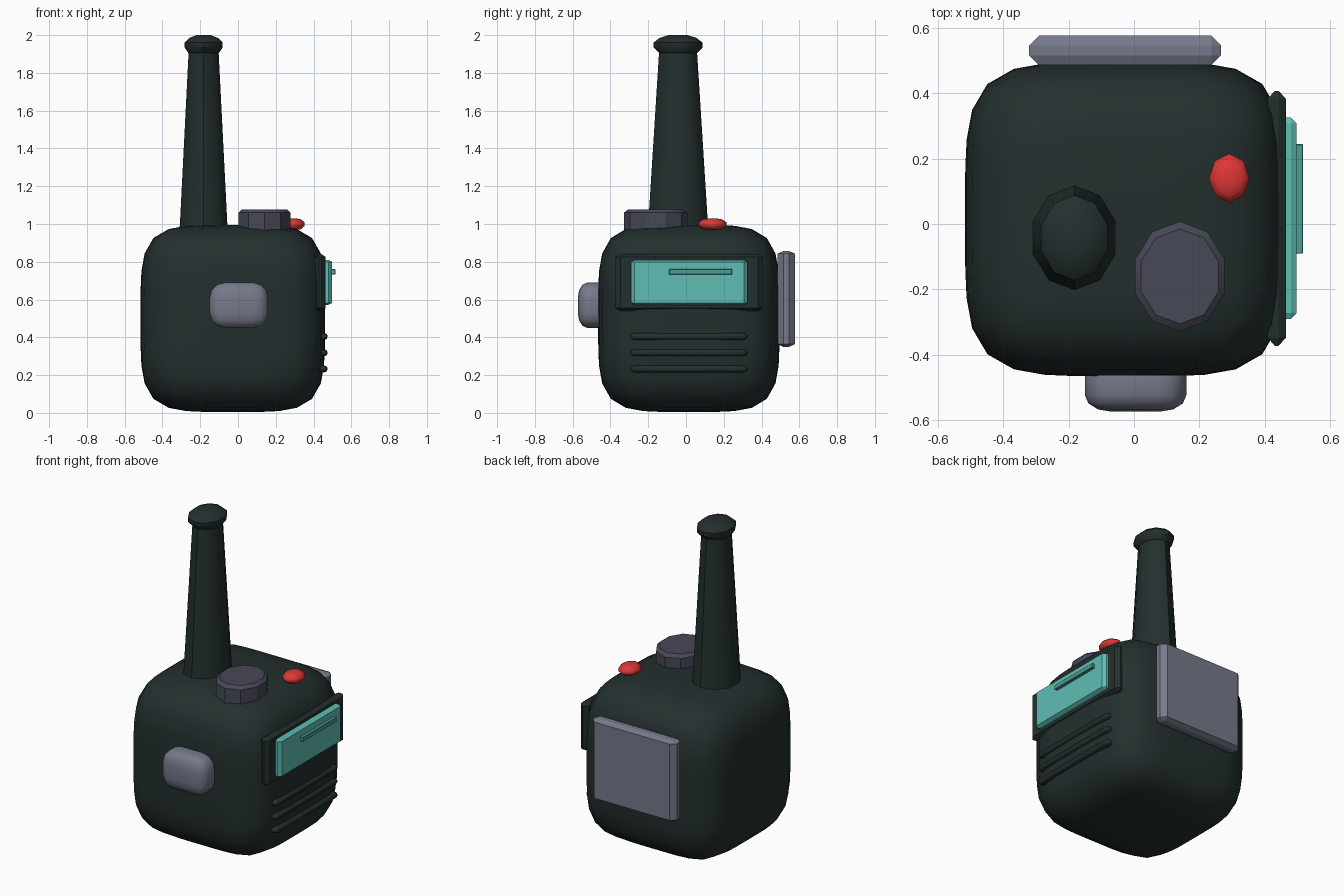
import bpy, bmesh
from math import cos, sin, tan, pi, radians
from mathutils import Vector

cube = bpy.data.objects.get("Cube")
if cube:
    bpy.data.objects.remove(cube, do_unlink=True)


def material(name, *rgb):
    """Flat colour given as 0-255 display values."""
    lin = [(c / 255 / 12.92) if c < 11 else ((c / 255 + 0.055) / 1.055) ** 2.4 for c in rgb]
    m = bpy.data.materials.new(name)
    m.use_nodes = True
    m.diffuse_color = (*lin, 1)
    m.node_tree.nodes["Principled BSDF"].inputs["Base Color"].default_value = (*lin, 1)
    return m


casing = material("casing_dark_green", 35, 47, 46)
grey = material("light_slate", 117, 121, 138)
slate = material("dark_slate", 70, 72, 86)
red = material("signal_red", 222, 54, 54)
teal = material("screen_teal", 94, 190, 180)
deep_teal = material("deep_teal", 77, 156, 147)


def finish(name, bm, mat, angle=35):
    bmesh.ops.recalc_face_normals(bm, faces=bm.faces)
    mesh = bpy.data.meshes.new(name)
    bm.to_mesh(mesh)
    bm.free()
    mesh.materials.append(mat)
    ob = bpy.data.objects.new(name, mesh)
    bpy.context.collection.objects.link(ob)
    if angle:
        bpy.ops.object.select_all(action='DESELECT')
        ob.select_set(True)
        bpy.context.view_layer.objects.active = ob
        bpy.ops.object.shade_smooth_by_angle(angle=radians(angle))
    return ob


def block(name, mat, x, y, z, bevel, segments=1, angle=0):
    """Box between ranges; bevel gives a separate width along each axis."""
    b = Vector(bevel)
    mid = Vector([(r[0] + r[1]) / 2 for r in (x, y, z)])
    size = Vector([r[1] - r[0] for r in (x, y, z)])
    bm = bmesh.new()
    bmesh.ops.create_cube(bm, size=1)
    for v in bm.verts:
        v.co = Vector([v.co[i] * size[i] / b[i] for i in range(3)])
    bmesh.ops.bevel(bm, geom=bm.edges[:], offset=1, segments=segments,
                    profile=0.5, affect='EDGES', clamp_overlap=True)
    for v in bm.verts:
        v.co = mid + v.co * b
    return finish(name, bm, mat, angle)


def turned(name, mat, centre, profile, sides, angle=40):
    """Oval lathe; profile rows are (x radius, y radius, height)."""
    bm = bmesh.new()
    rings = []
    for rx, ry, z in profile:
        rings.append([bm.verts.new((centre[0] + rx * sin(2 * pi * i / sides),
                                    centre[1] + ry * cos(2 * pi * i / sides), z))
                      for i in range(sides)])
    for a, b in zip(rings, rings[1:]):
        for i in range(sides):
            j = (i + 1) % sides
            bm.faces.new((a[i], a[j], b[j], b[i]))
    bm.faces.new(rings[0])
    bm.faces.new(rings[-1])
    return finish(name, bm, mat, angle)


# Body: a subdivided cube pushed out to a soft squared form
bm = bmesh.new()
bmesh.ops.create_cube(bm, size=2)
bmesh.ops.subdivide_edges(bm, edges=bm.edges[:], cuts=9, use_grid_fill=True)
half, middle, power = Vector((0.488, 0.48, 0.495)), Vector((-0.028, 0.015, 0.5)), 4.6
for v in bm.verts:
    p = Vector([tan(c * pi / 4) for c in v.co])
    p /= sum(abs(c) ** power for c in p) ** (1 / power)
    v.co = middle + p * half
finish("body", bm, casing, 60)

# Antenna and its cap
turned("antenna", casing, (-0.182, -0.042),
       [(0.137, 0.165, 0.95), (0.132, 0.158, 1.0), (0.083, 0.1, 1.92)], 10)
turned("antenna_cap", casing, (-0.182, -0.042),
       [(0.085, 0.1, 1.905), (0.106, 0.13, 1.935), (0.106, 0.13, 1.96),
        (0.08, 0.098, 1.985), (0.04, 0.05, 2.0)], 10)

# Top controls
turned("dial", slate, (0.14, -0.16),
       [(0.144, 0.168, 0.95), (0.144, 0.168, 1.06), (0.125, 0.145, 1.078)], 10, 30)
turned("alert_button", red, (0.291, 0.14),
       [(0.04, 0.048, 0.97), (0.062, 0.075, 0.99), (0.062, 0.075, 1.008),
        (0.042, 0.05, 1.025), (0.015, 0.018, 1.03)], 8, 60)

# Front push button and back plate
block("push_button", grey, (-0.15, 0.16), (-0.573, -0.4), (0.45, 0.69),
      (0.08, 0.05, 0.08), 3, 60)
block("back_plate", grey, (-0.32, 0.266), (0.485, 0.576), (0.35, 0.857),
      (0.03, 0.03, 0.014))

# Screen assembly on the left side
block("screen_frame", casing, (0.408, 0.464), (-0.372, 0.407), (0.54, 0.84),
      (0.022, 0.025, 0.014))
block("screen", teal, (0.43, 0.497), (-0.29, 0.325), (0.572, 0.81),
      (0.018, 0.018, 0.01))
block("screen_bar", deep_teal, (0.48, 0.516), (-0.09, 0.244), (0.733, 0.761),
      (0.002, 0.002, 0.002))

# Speaker ribs
for i in range(3):
    block(f"speaker_rib_{i + 1}", casing, (0.42, 0.474), (-0.295, 0.325),
          (0.215 + 0.086 * i, 0.25 + 0.086 * i), (0.016, 0.025, 0.014), 2, 50)
